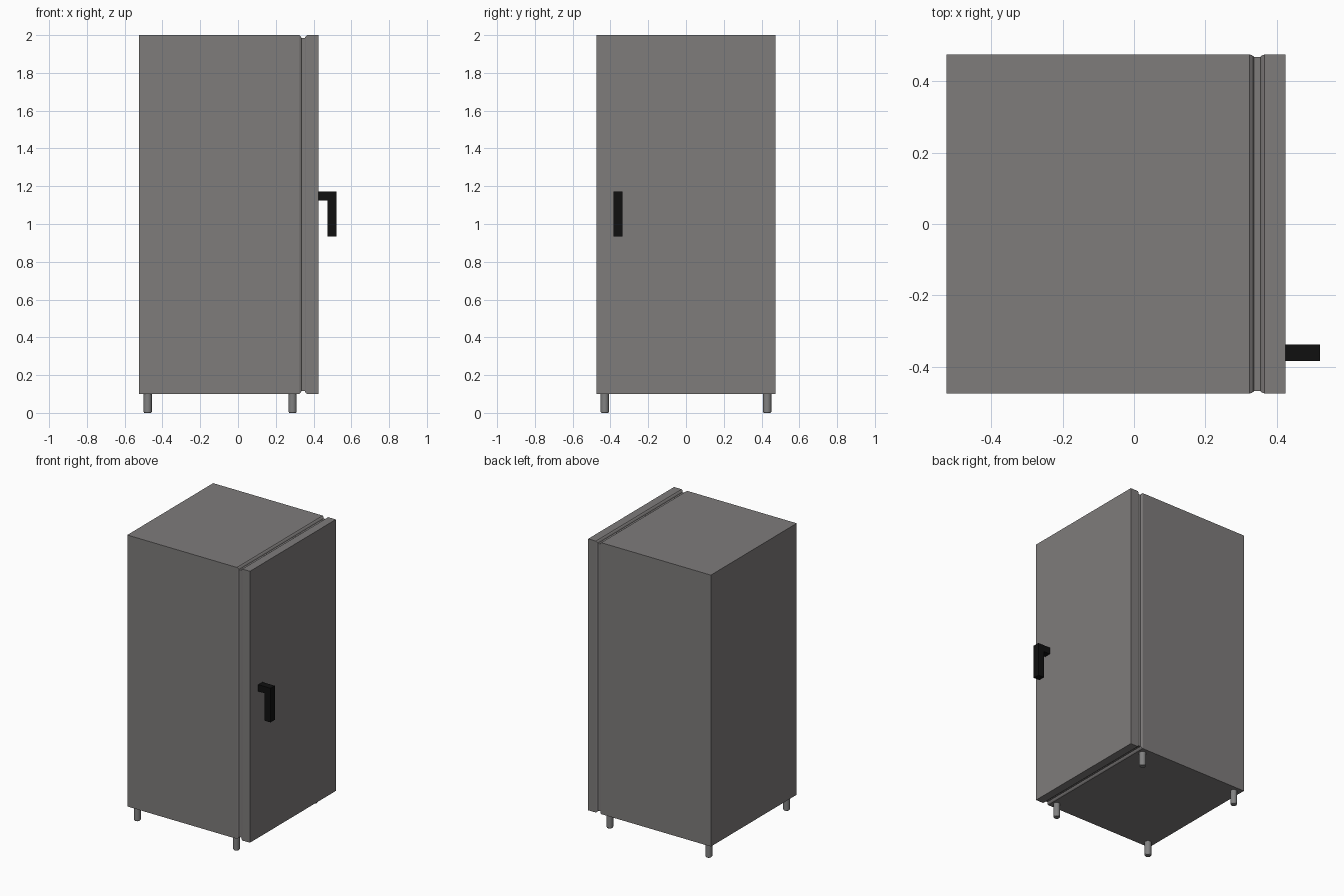
import bpy, bmesh, math

if "Cube" in bpy.data.objects:
    bpy.data.objects.remove(bpy.data.objects["Cube"])

def material(name, rgb):
    m = bpy.data.materials.new(name)
    m.diffuse_color = (*rgb, 1)
    m.use_nodes = True
    m.node_tree.nodes["Principled BSDF"].inputs["Base Color"].default_value = m.diffuse_color
    return m

STEEL = material("grey steel", (0.21, 0.2, 0.198))
LEG = material("leg grey", (0.22, 0.22, 0.22))
BLACK = material("handle black", (0.005, 0.005, 0.005))

HALF_Y, Z0, Z1 = 0.475, 0.1, 2.0

def finish(bm, name, mat):
    bmesh.ops.recalc_face_normals(bm, faces=bm.faces)
    me = bpy.data.meshes.new(name)
    bm.to_mesh(me)
    bm.free()
    ob = bpy.data.objects.new(name, me)
    bpy.context.collection.objects.link(ob)
    me.materials.append(mat)
    return ob

def rect_loft(name, stations, mat):
    """Rectangular rings along x; each station is (x, inset 0..1)."""
    bm = bmesh.new()
    rings = []
    for x, t in stations:
        dy, dz = 0.007 * t, 0.015 * t
        y, a, b = HALF_Y - dy, Z0 + dz, Z1 - dz
        rings.append([bm.verts.new((x, *p)) for p in ((-y, a), (y, a), (y, b), (-y, b))])
    for r, s in zip(rings, rings[1:]):
        for i in range(4):
            j = (i + 1) % 4
            bm.faces.new((r[i], r[j], s[j], s[i]))
    bm.faces.new(rings[0])
    bm.faces.new(rings[-1])
    return finish(bm, name, mat)

# Cabinet, recessed seal and door, with rounded edges at the door gap
rect_loft("cabinet", [(-0.525, 0), (0.324, 0), (0.33, 0.3), (0.334, 0.65), (0.336, 1)], STEEL)
rect_loft("door_seal", [(0.336, 1), (0.354, 1)], STEEL)
rect_loft("door", [(0.354, 1), (0.356, 0.65), (0.36, 0.3), (0.366, 0), (0.425, 0)], STEEL)

# Handle: L-shaped profile extruded across y
bm = bmesh.new()
profile = [(0.425, 1.125), (0.474, 1.125), (0.474, 0.933), (0.521, 0.933), (0.521, 1.172), (0.425, 1.172)]
face = bm.faces.new([bm.verts.new((x, -0.384, z)) for x, z in profile])
ext = bmesh.ops.extrude_face_region(bm, geom=[face])["geom"]
bmesh.ops.translate(bm, vec=(0, 0.047, 0), verts=[v for v in ext if isinstance(v, bmesh.types.BMVert)])
finish(bm, "door_handle", BLACK)

# Round legs with a chamfered foot
for xn, x in (("back", -0.478), ("front", 0.289)):
    for yn, y in (("left", -0.43), ("right", 0.43)):
        bm = bmesh.new()
        n = 24
        rings = [[bm.verts.new((x + r * math.cos(k * math.tau / n), y + r * math.sin(k * math.tau / n), z))
                  for k in range(n)] for r, z in ((0.018, 0), (0.022, 0.006), (0.022, 0.1))]
        for r, s in zip(rings, rings[1:]):
            for k in range(n):
                bm.faces.new((r[k], r[(k + 1) % n], s[(k + 1) % n], s[k]))
        bm.faces.new(rings[0])
        bm.faces.new(rings[-1])
        ob = finish(bm, f"{xn}_{yn}_leg", LEG)
        bpy.ops.object.select_all(action='DESELECT')
        ob.select_set(True)
        bpy.context.view_layer.objects.active = ob
        bpy.ops.object.shade_smooth_by_angle(angle=math.radians(30))
